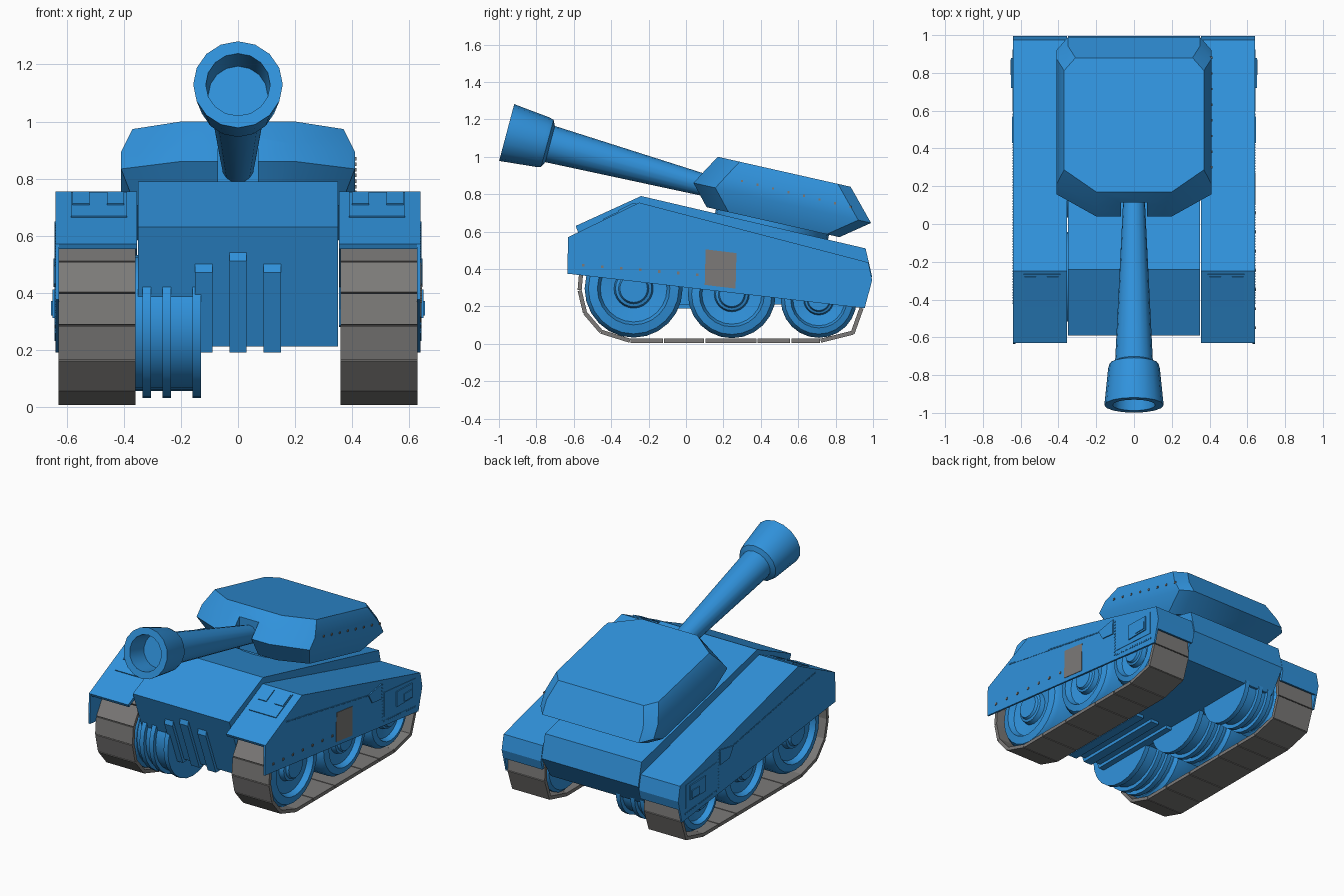
import bpy, bmesh, math
from mathutils import Vector, Matrix

if "Cube" in bpy.data.objects:
    bpy.data.objects.remove(bpy.data.objects["Cube"])


def material(name, col):
    m = bpy.data.materials.new(name)
    m.diffuse_color = (*col, 1)
    m.use_nodes = True
    m.node_tree.nodes["Principled BSDF"].inputs["Base Color"].default_value = m.diffuse_color
    return m


BLUE = material("blue_paint", (0.03, 0.29, 0.72))
GREY = material("track_grey", (0.2, 0.195, 0.19))


def finish(name, bm, mat, smooth=None):
    bmesh.ops.recalc_face_normals(bm, faces=bm.faces)
    me = bpy.data.meshes.new(name)
    bm.to_mesh(me)
    bm.free()
    ob = bpy.data.objects.new(name, me)
    bpy.context.collection.objects.link(ob)
    me.materials.append(mat)
    if smooth:
        bpy.ops.object.select_all(action='DESELECT')
        ob.select_set(True)
        bpy.context.view_layer.objects.active = ob
        bpy.ops.object.shade_smooth_by_angle(angle=math.radians(smooth))
    return ob


def loft(bm, rings):
    """Join equal-length rings of points and cap both ends."""
    vs = [[bm.verts.new(p) for p in r] for r in rings]
    n = len(vs[0])
    for a, b in zip(vs, vs[1:]):
        for i in range(n):
            bm.faces.new((a[i], a[(i + 1) % n], b[(i + 1) % n], b[i]))
    bm.faces.new(vs[0])
    bm.faces.new(vs[-1])


def prism(name, profiles, x0, x1, mat=BLUE):
    """Extrude one or more (y, z) profiles from x0 to x1."""
    bm = bmesh.new()
    for prof in profiles:
        loft(bm, [[(x, y, z) for y, z in prof] for x in (x0, x1)])
    return finish(name, bm, mat)


def lathe(name, prof, origin, axis, sides, mat=BLUE):
    """Spin a (radius, height) profile around an axis."""
    m = Matrix.Translation(origin) @ Vector(axis).to_track_quat('Z', 'Y').to_matrix().to_4x4()
    bm = bmesh.new()
    loft(bm, [[m @ Vector((r * math.cos(2 * math.pi * i / sides),
                           r * math.sin(2 * math.pi * i / sides), h))
               for i in range(sides)] for r, h in prof])
    return finish(name, bm, mat, 35)


def strip(pts, t, gap=0.0, closed=False):
    """Quads of thickness t along the left side of a path."""
    out = []
    for a, b in zip(pts, pts[1:] + (pts[:1] if closed else [])):
        a, b = Vector(a), Vector(b)
        d = (b - a).normalized()
        n = Vector((-d.y, d.x)) * t
        a, b = a + d * gap, b - d * gap
        out.append([a, b, b + n, a + n])
    return out


def dots(a, b, count, s):
    """Small squares along a line."""
    out = []
    for i in range(count):
        p = Vector(a).lerp(Vector(b), i / (count - 1))
        out.append([(p.x - s, p.y - s), (p.x + s, p.y - s), (p.x + s, p.y + s), (p.x - s, p.y + s)])
    return out


# Hull
prism("hull", [[(-0.59, 0.63), (-0.24, 0.79), (0.96, 0.51), (0.995, 0.36),
                (0.9, 0.21), (-0.43, 0.21)]], -0.35, 0.35)


# Ribs running down the nose and under the belly
def nose(z):
    return -0.43 - 0.16 * (z - 0.21) / 0.42


for i, (x, top) in enumerate([(-0.12, 0.5), (0, 0.54), (0.12, 0.5)]):
    prism("nose_rib_%d" % i, [[(nose(top), top), (nose(top - .03) - .02, top - .03),
                               (nose(0.19) - 0.02, 0.19), (0.2, 0.19), (0.2, 0.22),
                               (nose(0.22) + 0.02, 0.22)]], x - 0.03, x + 0.03)

# Turret: octagonal rings stacked in a tilted frame
tilt = math.atan2(0.22, 0.9755)
T = Matrix.Translation((0, 0.04, 0.86)) @ Matrix.Rotation(-tilt, 4, 'X')
rings = []
for v, f, r, w in [(-0.111, 0.097, 0.825, 0.36), (0, 0, 0.973, 0.41),
                   (0.07, 0.04, 0.91, 0.41), (0.165, 0.096, 0.824, 0.37)]:
    half = [(0.2, f), (w, f + 0.12), (w, r - 0.07), (w - 0.06, r)]
    pts = half + [(-x, u) for x, u in reversed(half)]
    rings.append([T @ Vector((x, u, v)) for x, u in pts])
bm = bmesh.new()
loft(bm, rings)
turret = finish("turret", bm, BLUE)

# Slot for the gun in the turret front
slot = prism("slot_cutter", [[(-0.1, 0.6), (0.115, 0.6), (0.115, 1.1), (-0.1, 1.1)]], -0.07, 0.07)
slot.hide_render = True
mod = turret.modifiers.new("slot", 'BOOLEAN')
mod.object = slot
mod.solver = 'EXACT'
bpy.context.view_layer.objects.active = turret
bpy.ops.object.modifier_apply(modifier=mod.name)
bpy.data.objects.remove(slot)
bpy.ops.object.select_all(action='DESELECT')
turret.select_set(True)
bpy.ops.object.shade_smooth_by_angle(angle=math.radians(35))

# Turret ring and rivets
lathe("turret_ring", [(0.31, -0.08), (0.31, 0.08)], (0, 0.46, 0.64),
      (0, math.sin(tilt), math.cos(tilt)), 24)
prism("turret_rivets", dots((0.3, 0.87), (0.88, 0.732), 8, 0.006), 0.4, 0.415, GREY)

# Gun with flared hollow muzzle
lathe("gun", [(0.055, 0), (0.1, 0.93), (0.13, 0.945), (0.137, 0.97), (0.157, 1.17),
              (0.113, 1.17), (0.104, 1.03), (0.01, 1.03)],
      (0, 0.172, 0.829), (0, -0.9665, 0.2568), 16)

fender = [(-0.63, 0.57), (-0.25, 0.755), (0.975, 0.435), (0.995, 0.34), (0.98, 0.28)]
skirt = fender[:4] + [(0.955, 0.19), (-0.635, 0.375)]
track = [(-0.30, 0.005), (-0.12, 0.005), (0.1, 0.005), (0.38, 0.005), (0.56, 0.005),
         (0.72, 0.005), (0.9, 0.05), (0.95, 0.19), (0.94, 0.33), (0.75, 0.42), (0.4, 0.47),
         (0.0, 0.53), (-0.38, 0.58), (-0.5, 0.51), (-0.57, 0.40), (-0.58, 0.285),
         (-0.55, 0.16), (-0.46, 0.055)]
wheels = [(-0.28, 0.295, 0.262), (0.245, 0.265, 0.235), (0.71, 0.235, 0.203)]
sd = Vector((0.899, 0.438))
sn = Vector((-0.438, 0.899))


def slope_pad(y0, y1, t):
    """Plate profile lying on the sloped fender front."""
    a, b = [Vector((-0.63, 0.57)) + sd * ((y + 0.63) / sd.x) for y in (y0, y1)]
    return [a - sn * 0.005, b - sn * 0.005, b + sn * t, a + sn * t]


for side, s in (("right", 1), ("left", -1)):
    # Fender cover and side skirt
    prism(side + "_fender_top", strip(fender[::-1], 0.02), s * 0.355, s * 0.64)
    prism(side + "_skirt", [skirt], s * 0.628, s * 0.64)
    # Hatch plates on the fender front
    prism(side + "_front_plate", [slope_pad(-0.44, -0.265, 0.006)], s * 0.39, s * 0.585)
    for k, x in enumerate((0.4, 0.52)):
        prism("%s_front_hatch_%d" % (side, k), [slope_pad(-0.36, -0.275, 0.012)],
              s * x, s * (x + 0.06))
    # Raised boxes and seams on the skirt
    prism(side + "_skirt_bracket", [[(0.43, 0.495), (0.57, 0.52), (0.565, 0.42), (0.47, 0.43)]],
          s * 0.63, s * 0.647)
    prism(side + "_skirt_panel", [[(0.6, 0.45), (0.92, 0.42), (0.92, 0.27), (0.6, 0.29)]],
          s * 0.63, s * 0.643)
    prism(side + "_skirt_box", [[(0.72, 0.41), (0.88, 0.405), (0.88, 0.31), (0.72, 0.31)]],
          s * 0.63, s * 0.65)
    prism(side + "_skirt_box_lid", [[(0.79, 0.37), (0.87, 0.37), (0.87, 0.32), (0.79, 0.32)]],
          s * 0.63, s * 0.655)
    prism(side + "_skirt_seams", dots((-0.42, 0.645), (0.42, 0.495), 60, 0.004)
          + dots((0.58, 0.5), (0.58, 0.27), 12, 0.005)
          + dots((0.6, 0.262), (0.92, 0.235), 16, 0.005), s * 0.63, s * 0.643)
    # Track links
    prism(side + "_track", strip(track, 0.022, 0.003, True), s * 0.36, s * 0.63, GREY)
    # Dished road wheels
    for k, (y, z, r) in enumerate(wheels):
        lathe("%s_wheel_%d" % (side, k),
              [(0.01, 0.37), (r - 0.02, 0.37), (r, 0.39), (r, 0.57), (r - 0.02, 0.6),
               (r * 0.74, 0.61), (r * 0.68, 0.575), (r * 0.4, 0.565), (r * 0.37, 0.595),
               (r * 0.31, 0.6), (r * 0.28, 0.615), (0.01, 0.615)],
              (0, y, z), (s, 0, 0), 24)

# Inner rollers, only on the left
for k, (y, z, r) in enumerate(wheels):
    b = r - 0.025
    lathe("inner_roller_%d" % k,
          [(b, 0.37), (b, 0.335), (r, 0.335), (r, 0.305), (b, 0.305), (b, 0.265), (r, 0.265),
           (r, 0.235), (b, 0.235), (b, 0.16), (r, 0.16), (r, 0.13)],
          (0, y, z), (-1, 0, 0), 24)

# Rivets and grey panel on the right skirt
prism("skirt_rivets", dots((-0.55, 0.42), (0.06, 0.37), 7, 0.007), 0.63, 0.645, GREY)
prism("grey_side_panel", [[(0.105, 0.505), (0.27, 0.485), (0.265, 0.295), (0.1, 0.315)]],
      0.635, 0.643, GREY)
